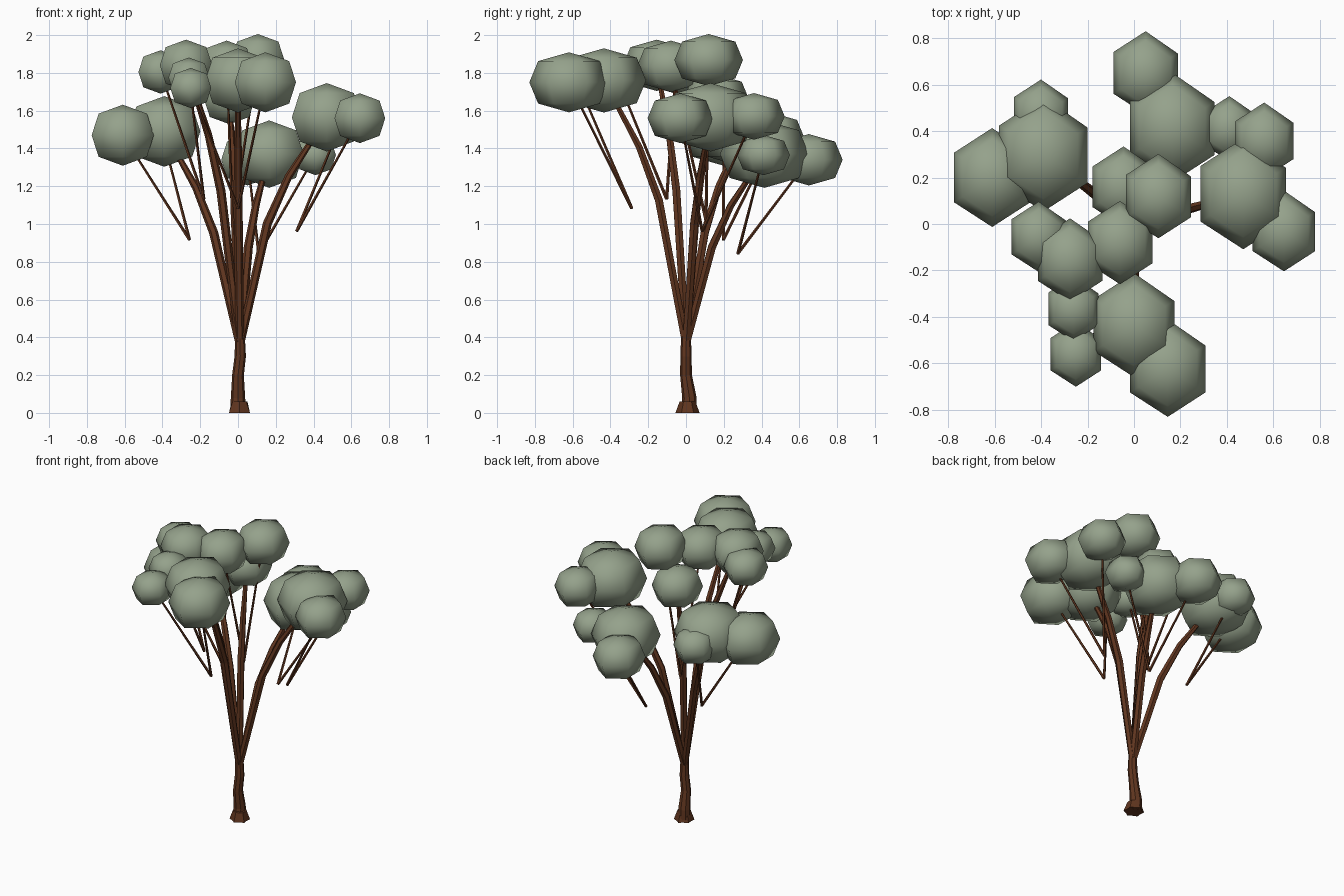
import bpy, bmesh
from math import sin, cos, pi
from mathutils import Vector

cube = bpy.data.objects.get("Cube")
if cube:
    bpy.data.objects.remove(cube, do_unlink=True)


def material(name, colour):
    mat = bpy.data.materials.new(name)
    mat.use_nodes = True
    mat.diffuse_color = (*colour, 1)
    shader = next(node for node in mat.node_tree.nodes if node.type == 'BSDF_PRINCIPLED')
    shader.inputs["Base Color"].default_value = mat.diffuse_color
    shader.inputs["Roughness"].default_value = 0.9
    return mat


LEAF = material("sage_green", (0.3, 0.36, 0.26))
BARK = material("brown_bark", (0.12, 0.037, 0.014))


def finish(name, bm, mat, smooth):
    bmesh.ops.recalc_face_normals(bm, faces=bm.faces)
    mesh = bpy.data.meshes.new(name)
    bm.to_mesh(mesh)
    bm.free()
    mesh.materials.append(mat)
    for face in mesh.polygons:
        face.use_smooth = smooth
    bpy.context.collection.objects.link(bpy.data.objects.new(name, mesh))


def leaf_clump(name, centre, radius):
    """Six-sided, slightly flattened ball with full shoulders."""
    bm = bmesh.new()
    bmesh.ops.create_uvsphere(bm, u_segments=6, v_segments=4, radius=radius)
    middle_span = radius * sin(pi / 3)
    for vert in bm.verts:
        x, y, z = vert.co
        if 0.3 < abs(z) / radius < 0.95:
            x, y = x * 1.1, y * 1.1
        if x > 0 and y > 0:
            y *= 0.93
        y *= 0.97 * radius / middle_span
        vert.co = Vector(centre) + Vector((x, y, z * 0.85))
    finish(name, bm, LEAF, True)


def limb(name, points, radii, sides):
    """Tapered tube through the points, ringed across its own direction."""
    bm = bmesh.new()
    rings = []
    for i, (point, radius) in enumerate(zip(points, radii)):
        before, after = points[max(i - 1, 0)], points[min(i + 1, len(points) - 1)]
        along = (after - before).normalized()
        across = Vector((0, 1, 0)).cross(along).normalized()
        other = along.cross(across)
        angles = [2 * pi * k / sides for k in range(sides)]
        rings.append([bm.verts.new(point + radius * (across * cos(a) + other * sin(a))) for a in angles])
    for low, high in zip(rings, rings[1:]):
        for k in range(sides):
            n = (k + 1) % sides
            bm.faces.new((low[k], low[n], high[n], high[k]))
    bm.faces.new(rings[0])
    bm.faces.new(rings[-1])
    finish(name, bm, BARK, False)


def along_bough(tip, outward, upward):
    return Vector((tip.x * outward, tip.y * outward, tip.z * upward))


def bough(name, main, radius, *side_clumps):
    """Bent bough to a main clump, with a forked pair of twigs to side clumps."""
    tip = Vector(main)
    path = [Vector((0.01, 0, 0.36)), along_bough(tip, 0.33, 0.64), along_bough(tip, 0.57, 0.8), tip]
    limb(name, path, (0.022, 0.024, 0.02, 0.011), 6)
    leaf_clump(name + "_main_leaves", tip, radius)
    fork = along_bough(tip, 0.66, 0.615)
    for label, (*centre, size) in zip(("first", "second"), side_clumps):
        limb(f"{name}_{label}_twig", [fork, Vector(centre)], (0.009, 0.006), 5)
        leaf_clump(f"{name}_{label}_leaves", centre, size)


# Root flare with a lobed foot
bm = bmesh.new()
bmesh.ops.create_cone(bm, cap_ends=True, segments=12, radius1=0.064, radius2=0.042, depth=0.06)
for i, vert in enumerate(bm.verts):
    if vert.co.z < 0 and (i // 2) % 2:
        vert.co.xy *= 0.8
    vert.co += Vector((0.008, 0.008, 0.03))
finish("root_flare", bm, BARK, False)

# Crooked trunk
trunk_path = [Vector(p) for p in ((0, 0.015, 0), (0, 0.018, 0.08), (0, 0, 0.2), (0.012, 0, 0.3), (0.01, 0, 0.43))]
limb("trunk", trunk_path, (0.042, 0.038, 0.031, 0.03, 0.025), 8)

# Boughs and their foliage
bough("right_bough", (-0.39, 0.3, 1.49), 0.22,
      (-0.61, 0.2, 1.47, 0.19), (-0.4, 0.47, 1.47, 0.135))
bough("left_bough", (0.47, 0.13, 1.565), 0.213,
      (0.645, -0.03, 1.56, 0.155), (0.56, 0.36, 1.57, 0.145))
bough("back_bough", (0.165, 0.415, 1.37), 0.21,
      (0.05, 0.65, 1.34, 0.16), (0.41, 0.41, 1.365, 0.125))
bough("front_bough", (0, -0.435, 1.76), 0.2,
      (0.145, -0.62, 1.75, 0.187), (-0.25, -0.56, 1.72, 0.125))
bough("front_right_bough", (-0.275, -0.155, 1.84), 0.16,
      (-0.41, -0.055, 1.805, 0.135), (-0.26, -0.365, 1.775, 0.125))
bough("middle_bough", (-0.045, 0.16, 1.66), 0.155,
      (0.105, 0.12, 1.868, 0.162), (-0.06, -0.08, 1.835, 0.16))
